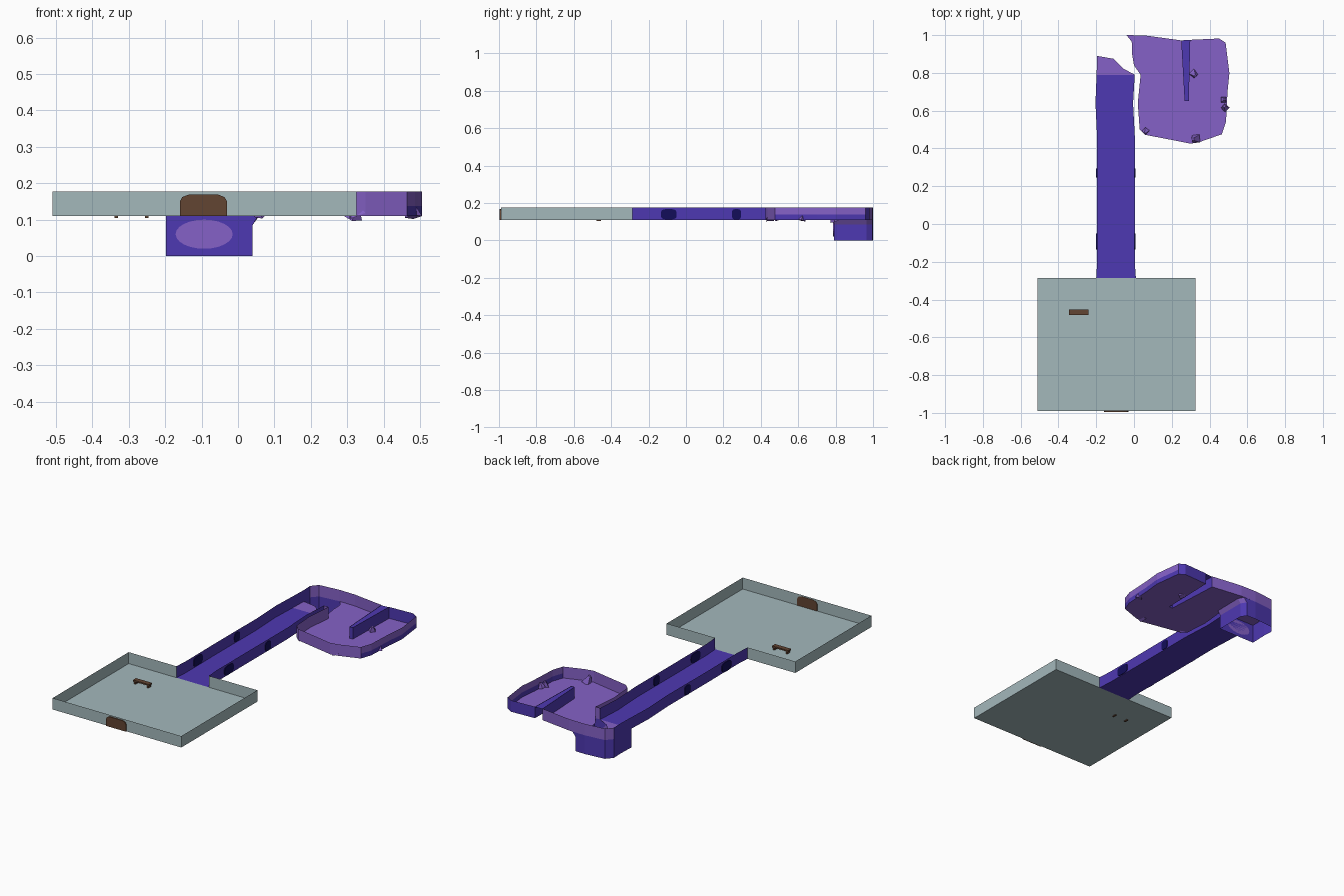
import bpy, bmesh, math
from mathutils import Vector

cube = bpy.data.objects.get("Cube")
if cube:
    bpy.data.objects.remove(cube, do_unlink=True)

FLOOR, TOP = 0.11, 0.177


def material(name, rgb):
    m = bpy.data.materials.new(name)
    m.use_nodes = True
    m.diffuse_color = (*rgb, 1)
    m.node_tree.nodes["Principled BSDF"].inputs["Base Color"].default_value = (*rgb, 1)
    return m


STONE = material("pale stone", (0.37, 0.48, 0.50))
BLUE = material("indigo", (0.076, 0.040, 0.445))
PURPLE = material("violet", (0.235, 0.12, 0.57))
BROWN = material("brown wood", (0.122, 0.058, 0.032))
NAVY = material("dark navy", (0.006, 0.004, 0.10))


def finish(name, bm, mats, rule=None):
    mesh = bpy.data.meshes.new(name)
    if rule:
        for f in bm.faces:
            f.material_index = rule(f.calc_center_median())
    bm.to_mesh(mesh)
    bm.free()
    for m in mats:
        mesh.materials.append(m)
    obj = bpy.data.objects.new(name, mesh)
    bpy.context.collection.objects.link(obj)
    return obj


def floor(name, pts, z, mat):
    bm = bmesh.new()
    f = bm.faces.new([bm.verts.new((x, y, z)) for x, y in pts])
    f.normal_update()
    if f.normal.z < 0:
        f.normal_flip()
    return finish(name, bm, [mat])


def walls(name, rings, mats, closed=False, rule=None):
    """Join stacked rings of (points, height) into thin upright walls."""
    bm = bmesh.new()
    rows = [[bm.verts.new((x, y, z)) for x, y in pts] for pts, z in rings]
    n = len(rows[0])
    for low, high in zip(rows, rows[1:]):
        for i in range(n if closed else n - 1):
            j = (i + 1) % n
            bm.faces.new((low[i], low[j], high[j], high[i]))
    return finish(name, bm, mats, rule)


def slab(name, centre, size, mat):
    bm = bmesh.new()
    bmesh.ops.create_cube(bm, size=1)
    bmesh.ops.scale(bm, vec=size, verts=bm.verts)
    bmesh.ops.translate(bm, vec=centre, verts=bm.verts)
    return finish(name, bm, [mat])


def plate(name, outline, origin, across, depth, mat):
    """Upright plate: outline in (across, z), extruded by depth."""
    bm = bmesh.new()
    a, o = Vector(across), Vector(origin)
    f = bm.faces.new([bm.verts.new(o + a * u + Vector((0, 0, v))) for u, v in outline])
    out = bmesh.ops.extrude_face_region(bm, geom=[f])
    moved = [v for v in out["geom"] if isinstance(v, bmesh.types.BMVert)]
    bmesh.ops.translate(bm, vec=depth, verts=moved)
    bmesh.ops.recalc_face_normals(bm, faces=bm.faces)
    return finish(name, bm, [mat])


def oval(w, h, power=1.0, n=24):
    """Ellipse outline; a power below one squares it off."""
    pts = []
    for i in range(n):
        c, s = math.cos(i * math.tau / n), math.sin(i * math.tau / n)
        pts.append((math.copysign(abs(c) ** power, c) * w / 2,
                    math.copysign(abs(s) ** power, s) * h / 2))
    return pts


# Square room, open towards the corridor
room = [(-0.2, -0.285), (-0.51, -0.285), (-0.51, -0.99),
        (0.325, -0.99), (0.325, -0.285), (0.01, -0.285)]
floor("room_floor", room, FLOOR, STONE)
walls("room_walls", [(room, FLOOR), (room, TOP)], [STONE])

# Arched door in the front wall
arch = [(-0.065, 0), (0.065, 0), (0.065, 0.04), (0.058, 0.052), (0.04, 0.059),
        (-0.04, 0.059), (-0.058, 0.052), (-0.065, 0.04)]
plate("front_door", arch, (-0.095, -0.996, FLOOR), (1, 0, 0), (0, 0.008, 0), BROWN)

# Small bench
slab("bench_seat", (-0.293, -0.467, 0.129), (0.104, 0.028, 0.008), BROWN)
for i, x in enumerate((-0.335, -0.251)):
    slab(f"bench_leg_{i + 1}", (x, -0.467, 0.116), (0.01, 0.024, 0.022), BROWN)

# Corridor
left = [(-0.2, -0.285), (-0.195, -0.2), (-0.197, 0.1), (-0.195, 0.45),
        (-0.204, 0.64), (-0.198, 0.79)]
right = [(0.01, -0.285), (0.004, -0.2), (0.004, 0.1), (0.005, 0.45),
         (-0.005, 0.64), (0.004, 0.79)]
floor("corridor_floor", left + right[::-1], FLOOR, BLUE)
walls("corridor_left_wall", [(left, FLOOR), (left, TOP)], [BLUE])
walls("corridor_right_wall", [(right, FLOOR), (right, TOP)], [BLUE])

# Dark niches set in both corridor walls
for side, x in (("left", 0.004), ("right", -0.197)):
    for i, (y, w) in enumerate(((-0.092, 0.085), (0.27, 0.05))):
        plate(f"{side}_niche_{i + 1}", oval(w, 0.055, 0.6), (x - 0.004, y, 0.14),
              (0, 1, 0), (0.008, 0, 0), NAVY)

# Ledge at the corridor end, beside the shaft
ledge = [(-0.198, 0.79), (0.004, 0.79), (-0.06, 0.825), (-0.11, 0.875), (-0.195, 0.89)]
floor("shaft_ledge", ledge, FLOOR, PURPLE)

# Cave floor, with a narrow slot where its outer wall folds in
shaft_back = [(-0.198, 0.79), (-0.195, 0.89), (-0.198, 0.95), (-0.165, 0.988), (-0.04, 1.0)]
cave = [(0.06, 0.998), (0.25, 0.972), (0.268, 0.65), (0.29, 0.65), (0.298, 0.975),
        (0.45, 0.982), (0.485, 0.96), (0.505, 0.8), (0.495, 0.7), (0.487, 0.54),
        (0.465, 0.475), (0.35, 0.435), (0.3, 0.425), (0.2, 0.445), (0.06, 0.472),
        (0.03, 0.5), (0.02, 0.64), (0.035, 0.79)]
rim = [(0.0, 0.84), (-0.01, 0.9), (-0.012, 0.965), (-0.04, 1.0)]
floor("cave_floor", cave + rim, FLOOR, PURPLE)
floor("cave_divider_top", cave[1:5], TOP - 0.002, BLUE)


# Continuous wall round the shaft and cave
def cave_colour(c):
    in_fold = 0.25 < c.x < 0.3 and c.y > 0.64
    back_corner = c.x > 0.27 and c.y > 0.9
    low_side = c.x > 0.47 and c.z < 0.14
    shaft_side = c.x < -0.19
    return 0 if in_fold or back_corner or low_side or shaft_side else 1


outer = shaft_back + cave + [(0.004, 0.79)]
walls("cave_walls", [(outer, FLOOR), (outer, 0.138), (outer, TOP)],
      [BLUE, PURPLE], rule=cave_colour)

# Shaft dropping below the floor, open at the bottom
shaft = shaft_back + [(0.02, 0.997), (0.04, 0.965), (0.04, 0.79)]
flare = shaft_back + [(0.04, 0.997), (0.058, 0.965), (0.055, 0.79)]
base = [(x, y) for x, y in shaft]
walls("shaft_walls", [(base, 0), (shaft, 0.085), (flare, FLOOR)], [BLUE, PURPLE],
      closed=True, rule=lambda c: 1 if c.z > 0.085 and c.x > 0 and c.y > 0.8 else 0)
plate("shaft_front_patch", oval(0.157, 0.08), (-0.093, 0.786, 0.06),
      (1, 0, 0), (0, 0.004, 0), PURPLE)

# Jagged crystals
for i, (x, y, z, r) in enumerate(((0.32, 0.79, 0.122, 0.026), (0.478, 0.66, 0.135, 0.02),
                                  (0.48, 0.62, 0.125, 0.024), (0.32, 0.45, 0.132, 0.03),
                                  (0.06, 0.487, 0.125, 0.02))):
    bm = bmesh.new()
    bmesh.ops.create_cone(bm, segments=4, radius1=r, radius2=r * 0.3, depth=r * 1.5,
                          cap_ends=True)
    crystal = finish(f"crystal_{i + 1}", bm, [PURPLE])
    crystal.location = (x, y, z)
    crystal.rotation_euler = (0.3 - 0.2 * i, 0.25, 0.8 * i)
